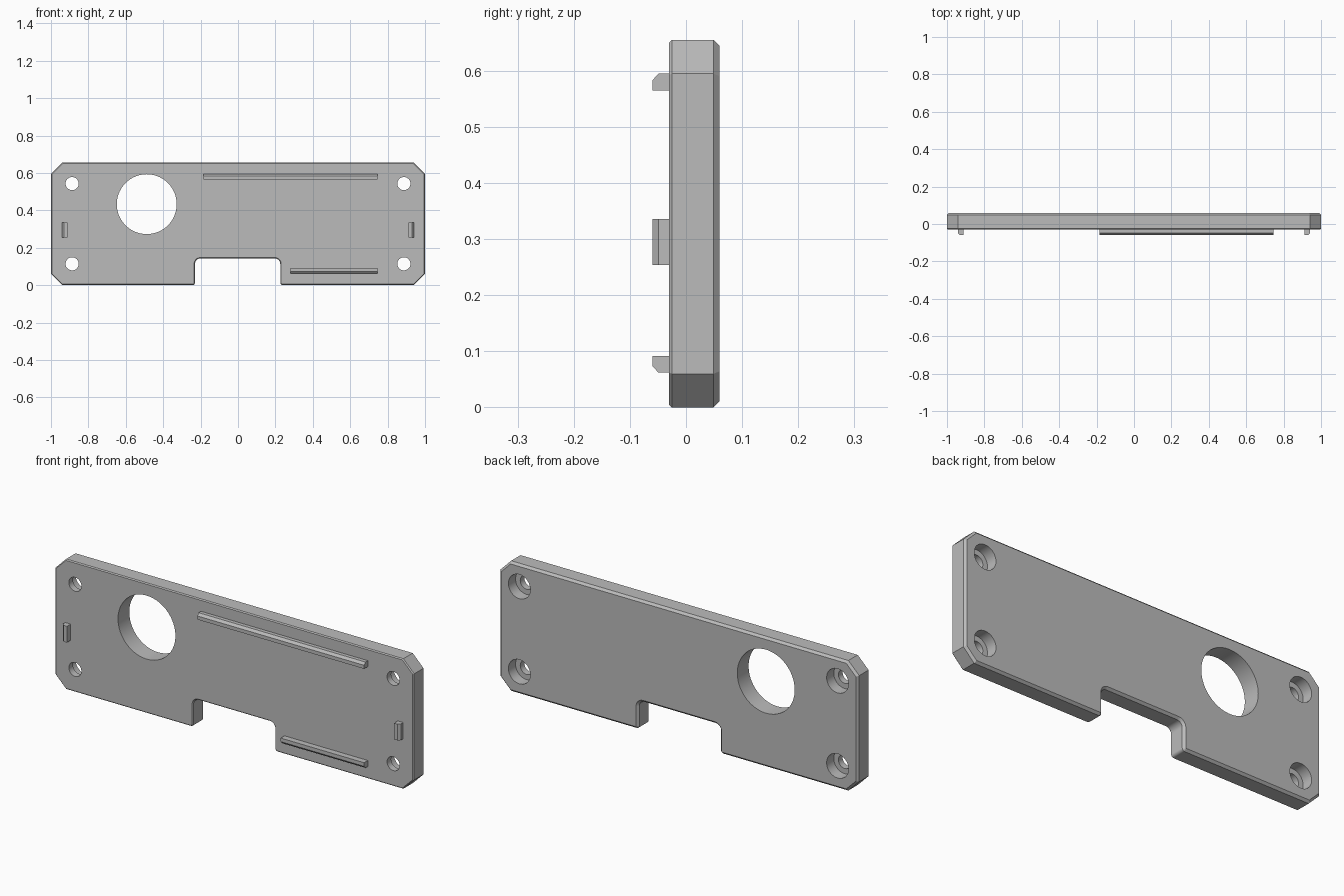
import bpy, bmesh
from math import sin, cos, radians, tau
from mathutils import Vector

cube = bpy.data.objects.get("Cube")
if cube:
    bpy.data.objects.remove(cube, do_unlink=True)

grey = bpy.data.materials.new("plain grey")
grey.use_nodes = True
grey.diffuse_color = (0.5, 0.5, 0.5, 1)
grey.node_tree.nodes["Principled BSDF"].inputs["Base Color"].default_value = (0.5, 0.5, 0.5, 1)


def loft(name, rings):
    """Skin a list of equal-length point rings and cap both ends."""
    bm = bmesh.new()
    loops = [[bm.verts.new(p) for p in ring] for ring in rings]
    n = len(loops[0])
    for a, b in zip(loops, loops[1:]):
        for i in range(n):
            j = (i + 1) % n
            bm.faces.new((a[i], a[j], b[j], b[i]))
    bm.faces.new(loops[0])
    bm.faces.new(loops[-1])
    bmesh.ops.recalc_face_normals(bm, faces=bm.faces)
    mesh = bpy.data.meshes.new(name)
    bm.to_mesh(mesh)
    bm.free()
    mesh.materials.append(grey)
    obj = bpy.data.objects.new(name, mesh)
    bpy.context.collection.objects.link(obj)
    return obj


def arc(cx, cz, r, start, end, steps=8):
    angles = [radians(start + (end - start) * i / steps) for i in range(steps + 1)]
    return [Vector((cx + r * cos(a), cz + r * sin(a))) for a in angles]


def inset(points, d):
    """Offset a counter-clockwise outline inwards with mitred corners."""
    out = []
    for i, p in enumerate(points):
        u = (p - points[i - 1]).normalized()
        v = (points[(i + 1) % len(points)] - p).normalized()
        n1, n2 = Vector((-u.y, u.x)), Vector((-v.y, v.x))
        out.append(p + (n1 + n2) * d / (1 + n1.dot(n2)))
    return out


def at_depth(points, y):
    return [(p.x, y, p.y) for p in points]


# Plate outline: clipped corners and a rounded notch in the lower edge
H, CUT, NOTCH, LEFT, RIGHT = 0.655, 0.06, 0.143, -0.23, 0.226
F, C = 0.03, 0.014
outline = [Vector((-1 + CUT, 0))]
outline += arc(LEFT - C, C, C, -90, 0)
outline += arc(LEFT + F, NOTCH - F, F, 180, 90)
outline += arc(RIGHT - F, NOTCH - F, F, 90, 0)
outline += arc(RIGHT + C, C, C, 180, 270)
outline += [Vector(p) for p in ((1 - CUT, 0), (1, CUT), (1, H - CUT), (1 - CUT, H),
                                (CUT - 1, H), (-1, H - CUT), (-1, CUT))]

# Plate body with a fine front chamfer and a wider back chamfer
FRONT, BACK = -0.03, 0.06
plate = loft("panel_plate", [
    at_depth(inset(outline, 0.005), FRONT),
    at_depth(outline, FRONT + 0.005),
    at_depth(outline, BACK - 0.011),
    at_depth(inset(outline, 0.011), BACK),
])


def hole_cutter(x, z, steps, sides=64):
    rings = []
    for r, y in steps:
        rings.append([(x + r * cos(tau * i / sides), y, z + r * sin(tau * i / sides))
                      for i in range(sides)])
    return loft("hole_cutter", rings)


# Large round opening and four counterbored screw holes
cutters = [hole_cutter(-0.488, 0.433, [(0.16, -0.1), (0.16, 0.1)], 96)]
for x in (-0.887, 0.887):
    for z in (0.114, 0.543):
        cutters.append(hole_cutter(x, z, [(0.035, -0.1), (0.035, 0.003),
                                          (0.061, 0.003), (0.061, 0.1)]))
for cutter in cutters:
    cutter.hide_render = True
    mod = plate.modifiers.new("hole", "BOOLEAN")
    mod.operation = "DIFFERENCE"
    mod.solver = "EXACT"
    mod.object = cutter

# Bake the cuts and drop the cutters
bpy.context.view_layer.update()
graph = bpy.context.evaluated_depsgraph_get()
baked = bpy.data.meshes.new_from_object(plate.evaluated_get(graph))
plate.modifiers.clear()
plate.data = baked
for cutter in cutters:
    bpy.data.objects.remove(cutter, do_unlink=True)


def section(inner, outer):
    """Rib cross-section (across, y) with its outer front edge chamfered."""
    c = 0.012 if outer > inner else -0.012
    tip = -0.06
    return [(inner, FRONT + 0.002), (inner, tip), (outer - c, tip),
            (outer, tip + 0.011), (outer, FRONT + 0.002)]


# Long locating rails on the front face
for name, x0, x1, inner, outer in (("upper_rail", -0.185, 0.745, 0.565, 0.595),
                                   ("lower_rail", 0.28, 0.745, 0.092, 0.062)):
    loft(name, [[(x, y, z) for z, y in section(inner, outer)] for x in (x0, x1)])

# Short upright clips near both ends
for name, s in (("left_clip", 1), ("right_clip", -1)):
    loft(name, [[(x, y, z) for x, y in section(s * 0.912, s * 0.942)]
                for z in (0.254, 0.336)])

# Smooth round walls, crisp edges
bpy.ops.object.select_all(action="DESELECT")
plate.select_set(True)
bpy.context.view_layer.objects.active = plate
bpy.ops.object.shade_smooth_by_angle(angle=radians(25))
